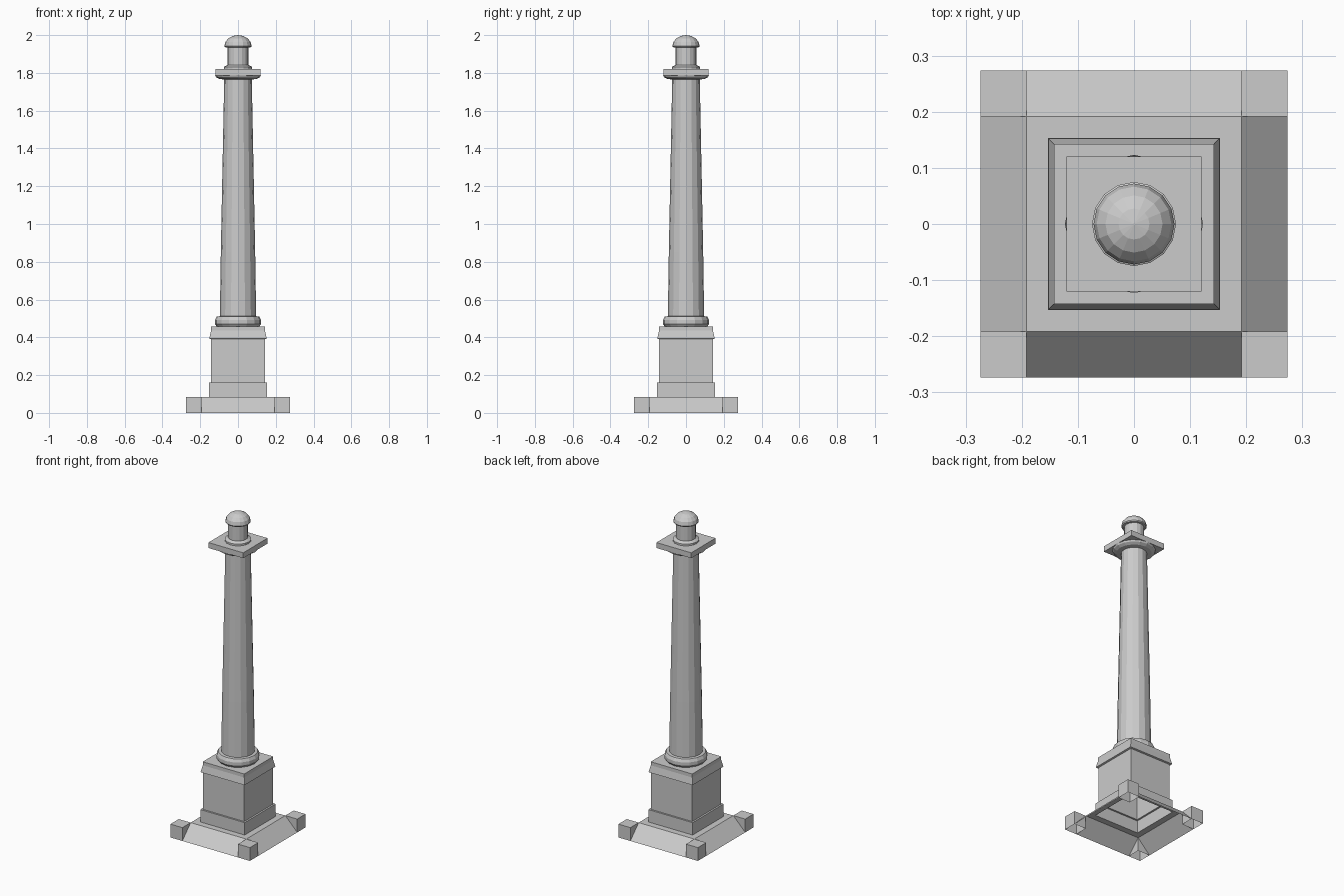
import bpy, bmesh, math

if "Cube" in bpy.data.objects:
    bpy.data.objects.remove(bpy.data.objects["Cube"])

stone = bpy.data.materials.new("pale_grey_stone")
stone.diffuse_color = (0.6, 0.6, 0.6, 1)
stone.use_nodes = True
stone.node_tree.nodes["Principled BSDF"].inputs["Base Color"].default_value = stone.diffuse_color


def finish(bm, name):
    bmesh.ops.remove_doubles(bm, verts=bm.verts, dist=1e-5)
    me = bpy.data.meshes.new(name)
    bm.to_mesh(me)
    bm.free()
    me.materials.append(stone)
    ob = bpy.data.objects.new(name, me)
    bpy.context.collection.objects.link(ob)
    return ob


def lathe(name, profile, sides, square=False, cap=False):
    """Sweep (half width, z) points around z, listed from bottom to top."""
    bm = bmesh.new()
    k = math.sqrt(2) if square else 1.0
    off = math.pi / 4 if square else 0.0
    rings = []
    for r, z in profile:
        rings.append([bm.verts.new((r * k * math.cos(off + math.tau * i / sides),
                                    r * k * math.sin(off + math.tau * i / sides), z))
                      for i in range(sides)])
    for a, b in zip(rings, rings[1:]):
        for i in range(sides):
            j = (i + 1) % sides
            bm.faces.new((a[i], a[j], b[j], b[i]))
    if cap:
        bm.faces.new(rings[-1])
    return finish(bm, name)


# open-bottomed pedestal: flat ledge, plinth, die, flared cornice
lathe("pedestal", [(0.192, 0.083), (0.153, 0.083), (0.153, 0.16), (0.142, 0.16),
                   (0.142, 0.39), (0.152, 0.393), (0.143, 0.435), (0.143, 0.457)],
      4, square=True, cap=True)

# sloped skirts and corner blocks, repeated on four sides
OUT, INN, H = 0.274, 0.192, 0.083
for n in range(4):
    c, s = round(math.cos(n * math.pi / 2)), round(math.sin(n * math.pi / 2))

    def turn(x, y, z):
        return (x * c - y * s, x * s + y * c, z)

    bm = bmesh.new()
    bm.faces.new([bm.verts.new(turn(*p)) for p in
                  ((-INN, -OUT, 0), (INN, -OUT, 0), (INN, -INN, H), (-INN, -INN, H))])
    finish(bm, "base_slope")

    bm = bmesh.new()
    xy = ((INN, -OUT), (OUT, -OUT), (OUT, -INN), (INN, -INN))
    low = [bm.verts.new(turn(x, y, 0)) for x, y in xy]
    top = [bm.verts.new(turn(x, y, H)) for x, y in xy]
    bm.faces.new(top)
    for i in range(4):
        j = (i + 1) % 4
        bm.faces.new((low[i], low[j], top[j], top[i]))
    finish(bm, "corner_block")

# round base moulding, tapering shaft and spreading capital
lathe("column", [(0.112, 0.457), (0.122, 0.47), (0.122, 0.492), (0.113, 0.51),
                 (0.096, 0.512), (0.091, 0.85), (0.073, 1.765),
                 (0.10, 1.768), (0.117, 1.778), (0.123, 1.79)], 16)

# square slab on the capital
bm = bmesh.new()
bmesh.ops.create_cube(bm, size=1)
for v in bm.verts:
    v.co.x *= 0.24
    v.co.y *= 0.24
    v.co.z = 1.804 + v.co.z * 0.034
finish(bm, "capital_slab")

# finial: collar, drum and dome
dome = [(0.072 * math.cos(a), 1.942 + 0.058 * math.sin(a))
        for a in (math.pi / 2 * t for t in (0, 0.25, 0.5, 0.75, 0.98))]
lathe("finial", [(0.075, 1.82), (0.075, 1.832), (0.056, 1.842),
                 (0.056, 1.935), (0.069, 1.936)] + dome, 16, cap=True)
